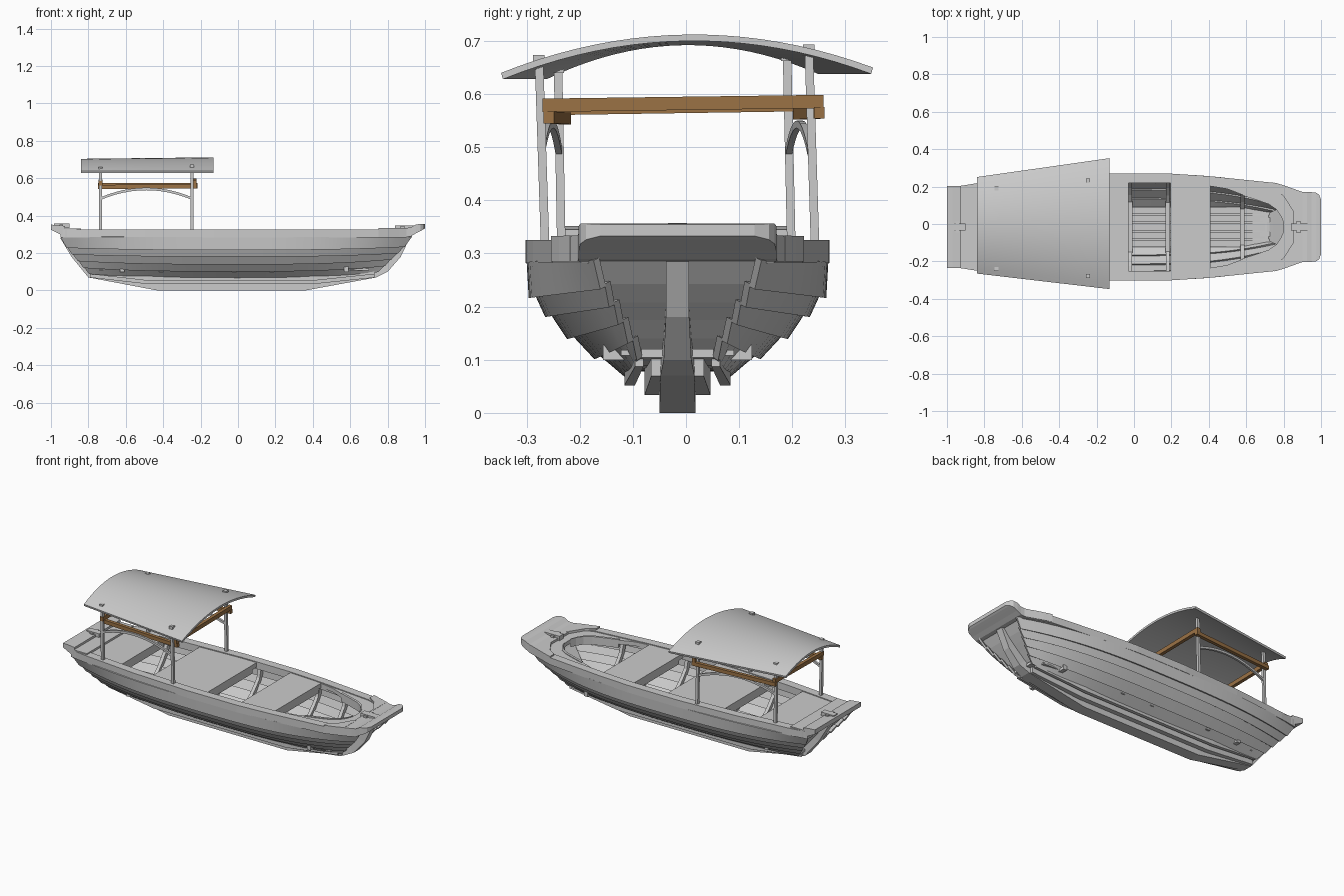
import bpy, bmesh, math
from mathutils import Vector

if "Cube" in bpy.data.objects:
    bpy.data.objects.remove(bpy.data.objects["Cube"])

YC = -0.016  # hull centre line


def lerp(a, b, t):
    return a + (b - a) * t


def table(pts, x):
    if x <= pts[0][0]:
        return pts[0][1]
    for (x0, v0), (x1, v1) in zip(pts, pts[1:]):
        if x <= x1:
            return lerp(v0, v1, (x - x0) / (x1 - x0))
    return pts[-1][1]


def solid(name, lofts, yc=0.0, mirror=False, mat=None, smooth=False):
    """Each loft is a list of matching rings, skinned and capped."""
    bm = bmesh.new()
    for rings in lofts:
        for s in ((1, -1) if mirror else (1,)):
            vs = [[bm.verts.new((p[0], p[1] * s + yc, p[2])) for p in r] for r in rings]
            n = len(vs[0])
            for a, b in zip(vs, vs[1:]):
                for i in range(n):
                    j = (i + 1) % n
                    bm.faces.new((a[i], a[j], b[j], b[i]))
            bm.faces.new(vs[0])
            bm.faces.new(vs[-1])
    bmesh.ops.recalc_face_normals(bm, faces=bm.faces)
    me = bpy.data.meshes.new(name)
    bm.to_mesh(me)
    bm.free()
    ob = bpy.data.objects.new(name, me)
    bpy.context.collection.objects.link(ob)
    if mat:
        me.materials.append(mat)
    if smooth:
        bpy.ops.object.select_all(action='DESELECT')
        ob.select_set(True)
        bpy.context.view_layer.objects.active = ob
        bpy.ops.object.shade_smooth_by_angle(angle=math.radians(30))
    return ob


def rect(x, y0, y1, z0, z1):
    return [(x, y0, z0), (x, y1, z0), (x, y1, z1), (x, y0, z1)]


def box(x0, x1, y0, y1, z0, z1):
    return [rect(x0, y0, y1, z0, z1), rect(x1, y0, y1, z0, z1)]


def beam(p, q, w, h):
    p, q = Vector(p), Vector(q)
    d = (q - p).normalized()
    side = d.cross(Vector((1, 0, 0) if abs(d.z) > 0.9 else (0, 0, 1))).normalized()
    up = side.cross(d)
    return [[c + side * a * w / 2 + up * b * h / 2
             for a, b in ((-1, -1), (1, -1), (1, 1), (-1, 1))] for c in (p, q)]


# Hull lines: half sections amidships, at the bow and at the stern
MID = [(.100, .082), (.155, .115), (.204, .152), (.243, .192), (.270, .226), (.284, .285)]
BOW = [(.068, .108), (.085, .140), (.103, .175), (.120, .208), (.137, .243), (.158, .287)]
STERN = [(.075, .100), (.105, .132), (.132, .168), (.157, .203), (.180, .240), (.210, .287)]


def hull(k, u):
    t = k / 5
    x = u * ((.755 + .175 * t) if u > 0 else (.80 + .15 * t))
    end = BOW if u > 0 else STERN
    w = abs(u) ** 2.8
    return Vector((x, lerp(MID[k][0], end[k][0], w), lerp(MID[k][1], end[k][1], w)))


# Overlapping hull planks
US = [i / 12 for i in range(-12, 13)]
for k in range(5):
    rings = []
    for u in US:
        lo, hi = hull(k, u), hull(k + 1, u)
        e = hi - lo
        n = Vector((0, e.z, -e.y)).normalized()
        lo = lo - e * .12
        rings.append([lo + n * .012, hi, hi - n * .012, lo])
    solid(f"hull_plank_{k + 1}", [rings], YC, True, smooth=True)

# End panels closing bow and stern
for name, u, d in (("bow_panel", 1, -.02), ("stern_panel", -1, .02)):
    rings = []
    for k in range(6):
        p = hull(k, u)
        x = p.x + d * 1.3
        rings.append([(x, -p.y, p.z), (x, p.y, p.z), (x + d, p.y, p.z), (x + d, -p.y, p.z)])
    solid(name, [rings], YC)

# Bottom board, floor boards and ribs
rings = []
for u in US:
    p = hull(0, u)
    rings.append(rect(p.x, -p.y, p.y, p.z - .004, p.z + .012))
solid("bottom_board", [rings], YC)
solid("floor_boards", [box(-.74, .70, y - .018, y + .018, .108, .118)
                       for y in (-.088, -.044, 0, .044, .088)], YC)
ribs = []
for xr in (-.62, -.41, -.22, -.02, .18, .38, .58):
    ring = []
    for k in range(6):
        p = hull(k, xr / (.84 if xr > 0 else .87))
        ring.append([(xr - .01, p.y - .008, p.z), (xr + .01, p.y - .008, p.z),
                     (xr + .01, p.y - .034, p.z + .004), (xr - .01, p.y - .034, p.z + .004)])
    ribs.append(ring)
solid("ribs", ribs, YC, True)
solid("floor_timbers", [box(x - .012, x + .012, -.14, .14, .10, .128)
                        for x in (-.62, -.41, -.02, .18, .58)], YC)

# Keel running up into stem and sternpost
KEEL = [(-.95, .28, -.89, .285, .024), (-.89, .18, -.83, .20, .024), (-.80, .07, -.76, .11, .03),
        (-.43, 0, -.42, .09, .034), (.36, 0, .35, .09, .034), (.74, .07, .70, .11, .032),
        (.80, .10, .76, .14, .026), (.87, .18, .81, .20, .022), (.92, .285, .86, .29, .022)]
solid("keel", [[[(x, -w, z), (x, w, z), (a, w, b), (a, -w, b)] for x, z, a, b, w in KEEL]], YC)

# Bottom runners either side of the keel
for name, y0, y1, zb, h in (("inner_runner", .034, .062, .034, .055), ("outer_runner", .080, .100, .052, .036)):
    solid(name, [[rect(x, y0 * s, y1 * s, zb + dz, zb + dz + h)
                  for x, dz, s in ((-.79, .035, .8), (-.48, 0, 1), (.40, 0, 1), (.73, .035, .8))]], YC, True)

# Gunwale and decks
RIM = [(-.95, .216), (-.84, .234), (-.5, .268), (-.13, .286), (.2, .285), (.4, .272),
       (.75, .236), (.84, .205), (.9, .182)]


def rim(x):
    return table(RIM, x)


xs = [-.95, -.84, -.67, -.5, -.3, -.13, .05, .2, .3, .4, .52, .64, .75, .84, .9]
solid("gunwale", [[rect(x, rim(x) - .05, rim(x), .282, .325) for x in xs]], YC, True)
for name, a, b in (("aft_deck", -.87, -.62), ("middle_deck", -.40, -.03), ("forward_seat", .195, .41)):
    st = [lerp(a, b, i / 4) for i in range(5)]
    solid(name, [[rect(x, -rim(x) + .049, rim(x) - .049, .292, .320) for x in st]], YC)
    for e, x in (("front", b - .012), ("back", a + .012)):
        if x > -.8:
            solid(f"{name}_{e}_beam", [box(x - .01, x + .01, -.2, .2, .268, .293)], YC)

# Bow deck with a rounded well
WELL = [(.41, .218), (.5, .203), (.58, .172), (.66, .146), (.72, .125), (.76, .098),
        (.785, .062), (.798, .03), (.80, 0), (.86, 0)]
solid("bow_deck", [[rect(x, y, rim(x) - .045, .296, .320) for x, y in WELL]], YC, True)
solid("well_trim", [[rect(x, y - .003, y + .012, .275, .324) for x, y in WELL[2:8]]], YC, True)

# Bow block with side arms
solid("bow_block", [[rect(x, -w, w, a, b) for x, w, a, b in (
    (.85, .205, .285, .333), (.90, .188, .285, .334), (.925, .186, .29, .338), (.95, .186, .305, .352),
    (.975, .183, .318, .356), (.99, .172, .326, .356), (1, .145, .333, .355))]], YC)
solid("bow_arms", [[rect(.75, .20, .238, .285, .333), rect(.80, .165, .223, .285, .333),
                    rect(.86, .07, .202, .285, .334)]], YC, True)
solid("bow_cleat", [box(.84, .95, -.02, .02, .32, .347), box(.87, .89, -.032, .032, .33, .345)], YC)

# Stern blocks
solid("stern_block", [[rect(x, -.218, .218, a, b) for x, a, b in (
    (-1, .325, .352), (-.97, .31, .350), (-.925, .287, .345))]], YC)
solid("stern_board", [box(-.925, -.84, -.222, .222, .285, .332)], YC)
solid("stern_cleat", [box(-.985, -.90, -.018, .018, .335, .357), box(-.955, -.935, -.03, .03, .34, .354)], YC)

# Curved canopy, wider toward the front
N = 20


def canopy_ring(x):
    t = (x + .84) / .71
    w, top, yc = lerp(.258, .350, t), lerp(.704, .712, t), lerp(-.007, .002, t)
    arc = [(2 * i / N - 1) for i in range(N + 1)]

    def z(s):
        return .645 + (top - .645) * (1 - s * s) + .005 * s
    return ([(x, yc + s * w, z(s)) for s in arc] +
            [(x, yc + s * w * .99, z(s) - .012) for s in reversed(arc)])


solid("canopy", [[canopy_ring(lerp(-.84, -.13, i / 4)) for i in range(5)]], smooth=True)

# Leaning posts
XB, XF = -.735, -.245
POSTS = {"back_right_post": (XB, -.234, -.241, .660), "back_left_post": (XB, .199, .190, .682),
         "front_right_post": (XF, -.264, -.277, .673), "front_left_post": (XF, .244, .231, .692)}
for name, (x, y0, y1, z1) in POSTS.items():
    solid(name, [beam((x, y0, .28), (x, y1, z1), .016, .016)])
    solid(name + "_peg", [beam((x, y1, z1 - .02), (x, y1, z1 + .001), .022, .022)])

# Arched braces between the posts
for name, yb, yf in (("right_brace", -.239, -.272), ("left_brace", .193, .235)):
    rings = []
    for i in range(13):
        t = i / 12
        z = .492 + .052 * (1 - (2 * t - 1) ** 2)
        y = lerp(yb, yf, t)
        rings.append(rect(lerp(XB, XF, t), y - .006, y + .006, z - .008, z + .006))
    solid(name, [rings], smooth=True)

# Timber beams under the canopy
wood = bpy.data.materials.new("wood")
wood.diffuse_color = (.33, .17, .06, 1)
wood.use_nodes = True
wood.node_tree.nodes["Principled BSDF"].inputs["Base Color"].default_value = wood.diffuse_color
solid("right_beam", [beam((-.748, -.226, .554), (-.218, -.258, .556), .02, .022)], mat=wood)
solid("left_beam", [beam((-.748, .211, .563), (-.218, .251, .565), .02, .022)], mat=wood)
solid("front_crossbeam", [beam((-.231, -.270, .579), (-.231, .259, .586), .02, .025)], mat=wood)
solid("back_crossbeam", [beam((-.735, -.250, .573), (-.735, .215, .580), .02, .025)], mat=wood)
